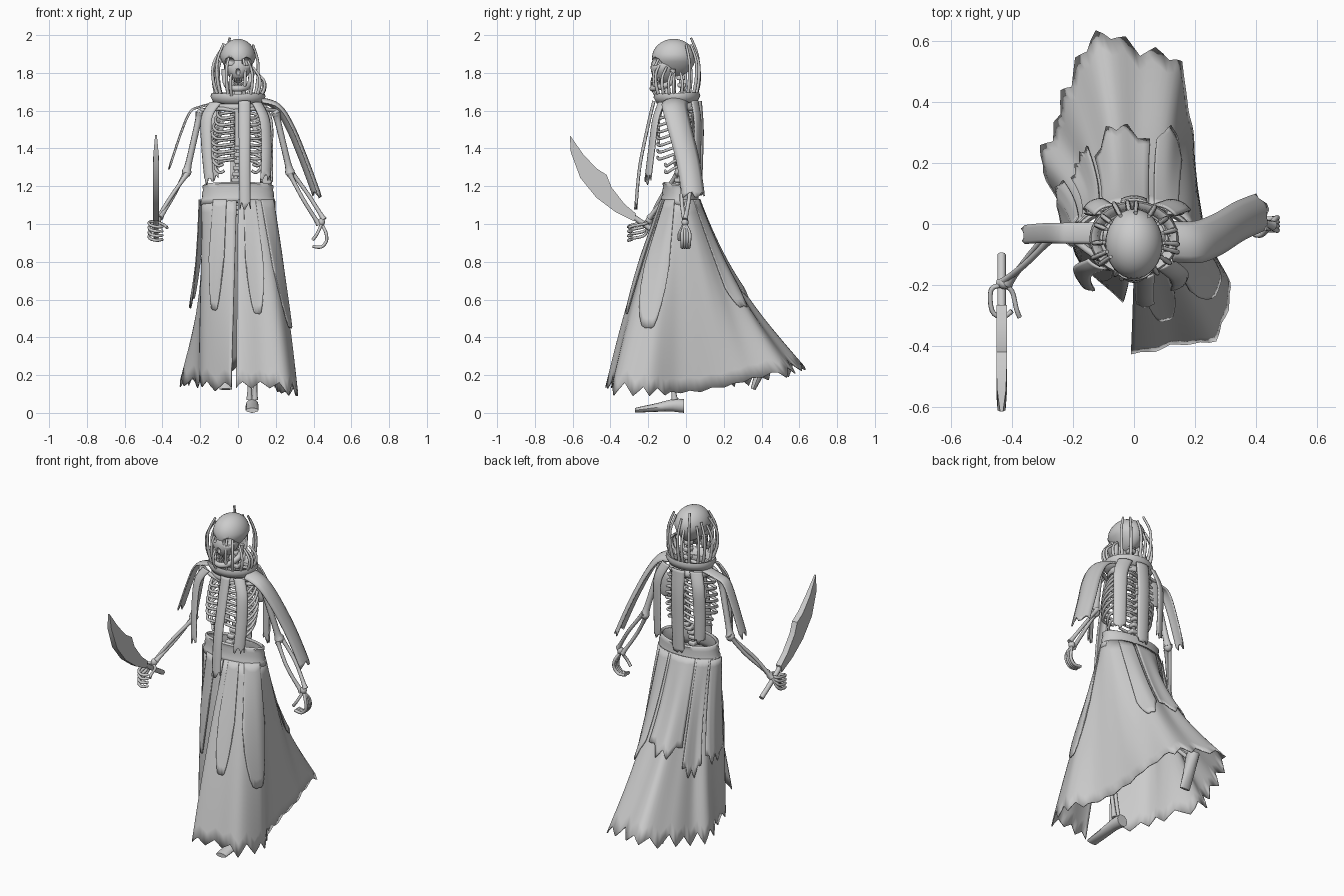
import bpy, bmesh, math, random
from mathutils import Vector as V

random.seed(4)
cube = bpy.data.objects.get("Cube")
if cube:
    bpy.data.objects.remove(cube)

grey = bpy.data.materials.new("pale_grey")
grey.use_nodes = True
grey.diffuse_color = (0.6, 0.6, 0.6, 1)
grey.node_tree.nodes["Principled BSDF"].inputs["Base Color"].default_value = (0.6, 0.6, 0.6, 1)


def finish(name, bm, angle=40, thick=0):
    bmesh.ops.recalc_face_normals(bm, faces=bm.faces)
    me = bpy.data.meshes.new(name)
    bm.to_mesh(me)
    bm.free()
    ob = bpy.data.objects.new(name, me)
    bpy.context.collection.objects.link(ob)
    me.materials.append(grey)
    bpy.ops.object.select_all(action='DESELECT')
    ob.select_set(True)
    bpy.context.view_layer.objects.active = ob
    bpy.ops.object.shade_smooth_by_angle(angle=math.radians(angle))
    if thick:
        mod = ob.modifiers.new("cloth_thickness", 'SOLIDIFY')
        mod.thickness, mod.offset = thick, 0
    return ob


def spline(pts, t):
    """Smooth path through points, t counted in points."""
    pts = [V(p) for p in pts]
    i = min(max(int(t), 0), len(pts) - 2)
    f = t - i
    b, c = pts[i], pts[i + 1]
    a = pts[i - 1] if i else b
    d = pts[min(i + 2, len(pts) - 1)]
    return b + f * .5 * (c - a + f * (2 * a - 5 * b + 4 * c - d + f * (3 * (b - c) + d - a)))


def smooth(pts, n=5):
    return [spline(pts, k / n) for k in range((len(pts) - 1) * n + 1)]


def rods(name, paths, radius, taper=None, n=4):
    """Round rods along smooth paths; taper maps 0..1 to a width factor."""
    cu = bpy.data.curves.new(name, 'CURVE')
    cu.dimensions, cu.bevel_depth, cu.bevel_resolution, cu.use_fill_caps = '3D', radius, 2, True
    for path in paths:
        pts = smooth(path, n)
        sp = cu.splines.new('POLY')
        sp.points.add(len(pts) - 1)
        for k, p in enumerate(pts):
            sp.points[k].co = (*p, 1)
            sp.points[k].radius = taper(k / (len(pts) - 1)) if taper else 1
    ob = bpy.data.objects.new(name, cu)
    bpy.context.collection.objects.link(ob)
    cu.materials.append(grey)


def bone_taper(t):
    return 1 + .6 * abs(2 * t - 1) ** 5


def sheet(bm, rows):
    grid = [[bm.verts.new(p) for p in row] for row in rows]
    for a, b in zip(grid, grid[1:]):
        for k in range(len(a) - 1):
            bm.faces.new((a[k], a[k + 1], b[k + 1], b[k]))


def ribbon(name, path, w0, w1, across, bow=.01):
    """Hanging cloth strip with a ragged lower end."""
    across = V(across).normalized()
    pts = smooth(path, 6)
    rows, cols = [], 6
    for k, p in enumerate(pts):
        t = k / (len(pts) - 1)
        d = (pts[min(k + 1, len(pts) - 1)] - pts[max(k - 1, 0)]).normalized()
        out = d.cross(across)
        w = w0 + (w1 - w0) * t
        row = []
        for c in range(cols + 1):
            s = 2 * c / cols - 1
            rag = d * random.uniform(-.035, .015) if t == 1 else V()
            row.append(p + across * s * w / 2 + out * bow * (1 - s * s) + rag)
        rows.append(row)
    bm = bmesh.new()
    sheet(bm, rows)
    finish(name, bm, 60, .008)


def place(verts, at, scale):
    for v in verts:
        v.co = V([a + c * s for a, c, s in zip(at, v.co, scale)])


def ball(name, at, scale, chin=0, segs=12):
    """Ellipsoid whose lower half narrows by the chin factor."""
    bm = bmesh.new()
    bmesh.ops.create_uvsphere(bm, u_segments=segs, v_segments=segs // 2, radius=1)
    for v in bm.verts:
        v.co.x *= 1 + chin * min(v.co.z, 0)
    place(bm.verts, at, scale)
    return finish(name, bm, 60)


def boxes(name, items, bevel=.004):
    bm = bmesh.new()
    for at, size in items:
        place(bmesh.ops.create_cube(bm, size=1)["verts"], at, size)
    mod = finish(name, bm).modifiers.new("soft_edges", 'BEVEL')
    mod.width, mod.segments = bevel, 2


# Skull with carved sockets, jaw and teeth
skull = ball("cranium", (0, -.065, 1.88), (.094, .115, .1), .35, 32)
face = ball("face", (0, -.115, 1.825), (.074, .073, .08), .4, 24)
cutters = [ball("socket_cutter", (s * .046, -.165, 1.86), (.027, .06, .022), 0, 24) for s in (-1, 1)]
cutters.append(ball("nose_cutter", (0, -.19, 1.805), (.012, .03, .018), 0, 24))
for c in cutters:
    c.hide_render = True
    c.hide_set(True)
    for ob in (skull, face):
        mod = ob.modifiers.new("socket", 'BOOLEAN')
        mod.operation, mod.object = 'DIFFERENCE', c
rods("jaw", [[(-.072, -.07, 1.82), (-.066, -.08, 1.75), (-.042, -.15, 1.722), (0, -.178, 1.717),
              (.042, -.15, 1.722), (.066, -.08, 1.75), (.072, -.07, 1.82)]], .016)
boxes("teeth", [((x * .012, -.18 + .004 * x * x, z), (.01, .012, .018))
                for x in range(-3, 4) for z in (1.744, 1.765)], .002)

# Spine, sternum, ribs, shoulder bones and pelvis
spine = [(0, -.03, 1.8), (0, -.01, 1.65), (0, .03, 1.48), (0, .01, 1.33), (-.015, -.05, 1.2), (0, -.03, 1.06)]
rods("spine_core", [spine], .012)
boxes("vertebrae", [(p, (.042, .045, .024)) for p in smooth(spine, 4)], .007)
boxes("sternum", [((0, -.145, 1.51), (.035, .014, .2))])
ribs = []
for k in range(9):
    w = .09 + .05 * math.sin(.4 + k * .26)
    z = 1.63 - k * .036
    reach = 1 if k < 7 else .6
    for s in (-1, 1):
        ribs.append([(0, .025, z), (s * w * .7, .04, z - .01), (s * w, -.05, z - .04),
                     (s * w * .8, -.05 - .085 * reach, z - .07), (s * (.02 if k < 7 else w * .6), -.05 - .1 * reach, z - .06)])
rods("ribs", ribs, .008)
rods("collar_bones", [[(s * .015, -.14, 1.6), (s * .1, -.12, 1.61), (s * .2, -.05, 1.6)] for s in (-1, 1)], .011)
for s in (-1, 1):
    ball("shoulder_blade", (s * .12, .035, 1.52), (.045, .01, .08))
    ball("shoulder_joint", (s * .2, -.05, 1.585), (.024, .024, .024))
    ball("hip_bone", (s * .075, -.03, 1.1), (.07, .05, .07))

# Arms
arms = {"right": ((-.2, -.05, 1.59), (-.272, -.035, 1.275), (-.425, -.195, 1.02)),
        "left": ((.2, -.05, 1.59), (.275, .0, 1.275), (.442, -.005, 1.01))}
for side, (sh, el, wr) in arms.items():
    rods(side + "_upper_arm", [[sh, el]], .017, bone_taper, 12)
    rods(side + "_forearm", [[V(el) + V((0, o, o)), (V(el) + V(wr)) / 2 + V((o, o * 1.6, o)), V(wr) + V((o, 0, o))]
                             for o in (-.013, .013)], .0105, bone_taper, 6)
    ball(side + "_elbow", el, (.025, .025, .028))
    ball(side + "_wrist", wr, (.019, .019, .022))
rods("right_fingers", [[(-.43, -.2, 1.015), (-.468, -.215, 1.01 - k * .022), (-.465, -.285, .995 - k * .024),
                        (-.43, -.305, .985 - k * .024), (-.40, -.285, .985 - k * .022)] for k in range(4)]
     + [[(-.43, -.2, 1.01), (-.40, -.22, 1.0), (-.385, -.28, .99), (-.375, -.305, .98)]], .008)
rods("left_fingers", [[(.442, -.005, 1.0), (.465, -.02 + k * .013, .955), (.468, -.02 + k * .013, .91),
                       (.44, -.02 + k * .012, .878), (.395, -.02 + k * .012, .882)] for k in range(4)]
     + [[(.442, -.01, 1.0), (.42, -.035, .95), (.395, -.035, .915)]], .0085)

# Curved sword: blade outline extruded across x, thinning to the tip
bm = bmesh.new()
outline = [(-.615, 1.47), (-.545, 1.37), (-.475, 1.295), (-.42, 1.26), (-.395, 1.195), (-.325, 1.105), (-.265, 1.055),
           (-.275, 1.015), (-.375, 1.065), (-.475, 1.14), (-.56, 1.245), (-.61, 1.38)]
f = bm.faces.new([bm.verts.new((-.017, y, z)) for y, z in outline])
new = bmesh.ops.extrude_face_region(bm, geom=[f])["geom"]
bmesh.ops.translate(bm, vec=(.034, 0, 0), verts=[g for g in new if isinstance(g, bmesh.types.BMVert)])
for v in bm.verts:
    v.co.x = -.434 + v.co.x * min(1, (1.52 - v.co.z) / .18)
finish("sword_blade", bm, 20)
rods("sword_handle", [[(-.434, -.28, 1.04), (-.434, -.18, .97), (-.434, -.1, .92)]], .014)

# Legs and feet
for side, hip, knee, ankle in (("left", (.08, -.03, 1.08), (.085, -.13, .6), (.075, -.06, .07)),
                               ("right", (-.08, -.03, 1.08), (-.06, .08, .62), (-.065, .4, .3))):
    rods(side + "_thigh", [[hip, knee]], .018, bone_taper, 12)
    rods(side + "_shin", [[V(knee) + V((o, 0, 0)), V(ankle) + V((o, 0, 0))] for o in (-.014, .014)], .011, bone_taper, 12)
    ball(side + "_knee", knee, (.033, .033, .035))
for side, path, up in (("left", [(.075, -.01, .036), (.075, -.07, .04), (.075, -.16, .028), (.075, -.27, .014)], V((0, 0, 1))),
                       ("right", [(-.065, .43, .32), (-.065, .41, .27), (-.065, .385, .2), (-.065, .355, .125)], V((0, 1, -.3)))):
    bm = bmesh.new()
    pts = smooth(path, 4)
    rings = []
    for k, p in enumerate(pts):
        t = k / (len(pts) - 1)
        h = .012 + .024 * min(1, 1.3 * (1 - t))
        rings.append([p + V((.034 * math.cos(a), 0, 0)) + up * h * math.sin(a)
                      for a in [math.tau * j / 12 for j in range(13)]])
    sheet(bm, rings)
    bmesh.ops.remove_doubles(bm, verts=bm.verts, dist=.0005)
    bmesh.ops.holes_fill(bm, edges=bm.edges)
    finish(side + "_foot", bm)

# Wind-blown skirt: waist angle paired with hem position
hem = [(-90, -.01, -.42, .15), (-72, .12, -.4, .15), (-52, .26, -.37, .13), (-35, .315, -.23, .12), (-15, .27, -.11, .11),
       (0, .215, .02, .11), (18, .2, .2, .14), (38, .18, .35, .18), (60, .15, .51, .22), (86, .02, .575, .24),
       (105, -.12, .61, .25), (122, -.21, .47, .21), (140, -.255, .32, .18), (160, -.3, .2, .17),
       (192, -.215, .0, .16), (228, -.165, -.14, .15), (268, -.035, -.25, .15)]
heads = [V((x, y, z)) for _, x, y, z in hem]


def skirt(u, v, off=0):
    i = min(int(u), len(hem) - 2)
    a = math.radians(hem[i][0] + (hem[i + 1][0] - hem[i][0]) * (u - i))
    out = V((math.cos(a), math.sin(a), 0))
    top = V((.192 * out.x, -.03 + .1 * out.y, 1.13))
    # the front billows, the trailing back sags inward
    sag = .016 * max(0, -out.y, out.x) - .07 * max(0, .94 * out.y - .35 * out.x)
    fold = .005 * v * math.sin(u * 4) + sag * math.sin(math.pi * v)
    return top.lerp(spline(heads, u), v) + out * (fold + off)


def skirt_panel(name, u0, u1, depth, off, cols, rag, point=0):
    """Cloth on the skirt surface with a torn edge; point makes its lower end a lens."""
    keys = [random.uniform(.3, 1) * rag * (-1) ** k for k in range(cols // 2 + 2)]
    ends = []
    for c in range(cols + 1):
        k, f = c // 2, c % 2 / 2
        calm = .2 if 4 < u0 + (u1 - u0) * c / cols < 8 else 1
        ends.append(depth * (1 - point * abs(2 * c / cols - 1) ** 2.5) + calm * (keys[k] * (1 - f) + keys[k + 1] * f))
    bm = bmesh.new()
    sheet(bm, [[skirt(u0 + (u1 - u0) * c / cols, r / 14 * ends[c], off * (.3 + .05 * r))
                for c in range(cols + 1)] for r in range(15)])
    finish(name, bm, 50, .006)


skirt_panel("skirt", 0, 16, 1, 0, 96, .04)
for name, u0, u1, depth, off, rag, point in (
        ("front_left_flap", .5, 1.5, .62, .01, .01, .5), ("left_flap", 2, 3.9, .68, .012, .01, .5),
        ("left_rear_flap", 7.2, 8.4, .62, .012, .03, .2), ("back_flap", 8.6, 11, .56, .012, .03, .1),
        ("right_rear_flap", 11.2, 12.5, .66, .014, .03, .1), ("right_flap", 12.6, 13.9, .58, .045, .04, .1),
        ("front_right_flap", 15, 15.6, .6, .012, .01, .5)):
    skirt_panel(name, u0, u1, depth, off, 12, rag, point)


def loop_band(name, profile, rx, ry, cy, lean=0):
    """Elliptical band from (grow, z) profile points."""
    bm = bmesh.new()
    sheet(bm, [[((rx + g) * math.cos(a), cy + (ry + g) * math.sin(a), z + lean * math.sin(a))
                for a in [math.tau * k / 40 for k in range(41)]] for g, z in profile])
    bmesh.ops.remove_doubles(bm, verts=bm.verts, dist=.0001)
    finish(name, bm, 60, .008)


loop_band("waistband", [(-.015, 1.195), (-.008, 1.205), (-.002, 1.2), (-.006, 1.18), (0, 1.16), (-.002, 1.14), (.006, 1.125),
                        (.008, 1.1)], .187, .093, -.03, -.014)
loop_band("neck_collar", [(-.018, 1.685), (-.004, 1.69), (0, 1.675), (-.016, 1.645), (-.03, 1.64), (-.018, 1.685)],
          .142, .12, -.048, .004)
loop_band("neck_wrap", [(-.01, 1.65), (.008, 1.62), (.004, 1.6)], .115, .095, -.045)

# Strands rising from the collar and hooking in around the head
strands = []
for k in range(18):
    a = math.tau * (k + random.uniform(-.35, .35)) / 18
    c, s = math.cos(a), math.sin(a)
    rise = min(.24 - .05 * c + .05 * s + random.uniform(-.07, .06), .325)
    bulge = random.uniform(.128, .145)
    strands.append([(r * c, -.052 + r * .9 * s, 1.66 + rise * h)
                    for r, h in ((.11, 0), (bulge, .35), (bulge, .7), (.098, 1))])
rods("head_strands", strands, .009, lambda t: 1.1 - .4 * t)

# Hanging scarf strips and shoulder cloths
ribbon("front_strip", [(.035, -.165, 1.65), (.035, -.2, 1.5), (.035, -.24, 1.3), (.038, -.26, 1.09)], .06, .055, (1, 0, 0))
ribbon("front_right_strip", [(-.12, -.13, 1.64), (-.165, -.15, 1.56), (-.165, -.18, 1.4), (-.15, -.205, 1.22)], .07, .05, (1, -.5, 0))
ribbon("front_left_strip", [(.1, -.13, 1.64), (.14, -.16, 1.55), (.15, -.18, 1.4), (.145, -.2, 1.24)], .06, .06, (1, .6, 0))
ribbon("back_strip_middle", [(0, .07, 1.65), (0, .08, 1.5), (0, .075, 1.3), (0, .07, 1.16)], .085, .075, (-1, 0, 0))
ribbon("back_strip_right", [(-.1, .045, 1.65), (-.13, .065, 1.55), (-.135, .06, 1.4), (-.13, .055, 1.24)], .07, .06, (-1, -.5, 0))
ribbon("back_strip_left", [(.1, .045, 1.65), (.145, .06, 1.55), (.15, .06, 1.4), (.15, .055, 1.2)], .08, .07, (-1, .5, 0))
ribbon("left_shoulder_cloth", [(.11, -.055, 1.645), (.2, -.06, 1.615), (.27, -.035, 1.51), (.345, .01, 1.33), (.415, .04, 1.14)],
       .14, .12, (-.25, 1, 0), .025)
ribbon("right_shoulder_cloth", [(-.11, -.03, 1.64), (-.2, -.03, 1.618), (-.252, -.03, 1.59), (-.3, -.03, 1.48), (-.36, -.035, 1.3)],
       .07, .06, (0, 1, 0), -.005)
